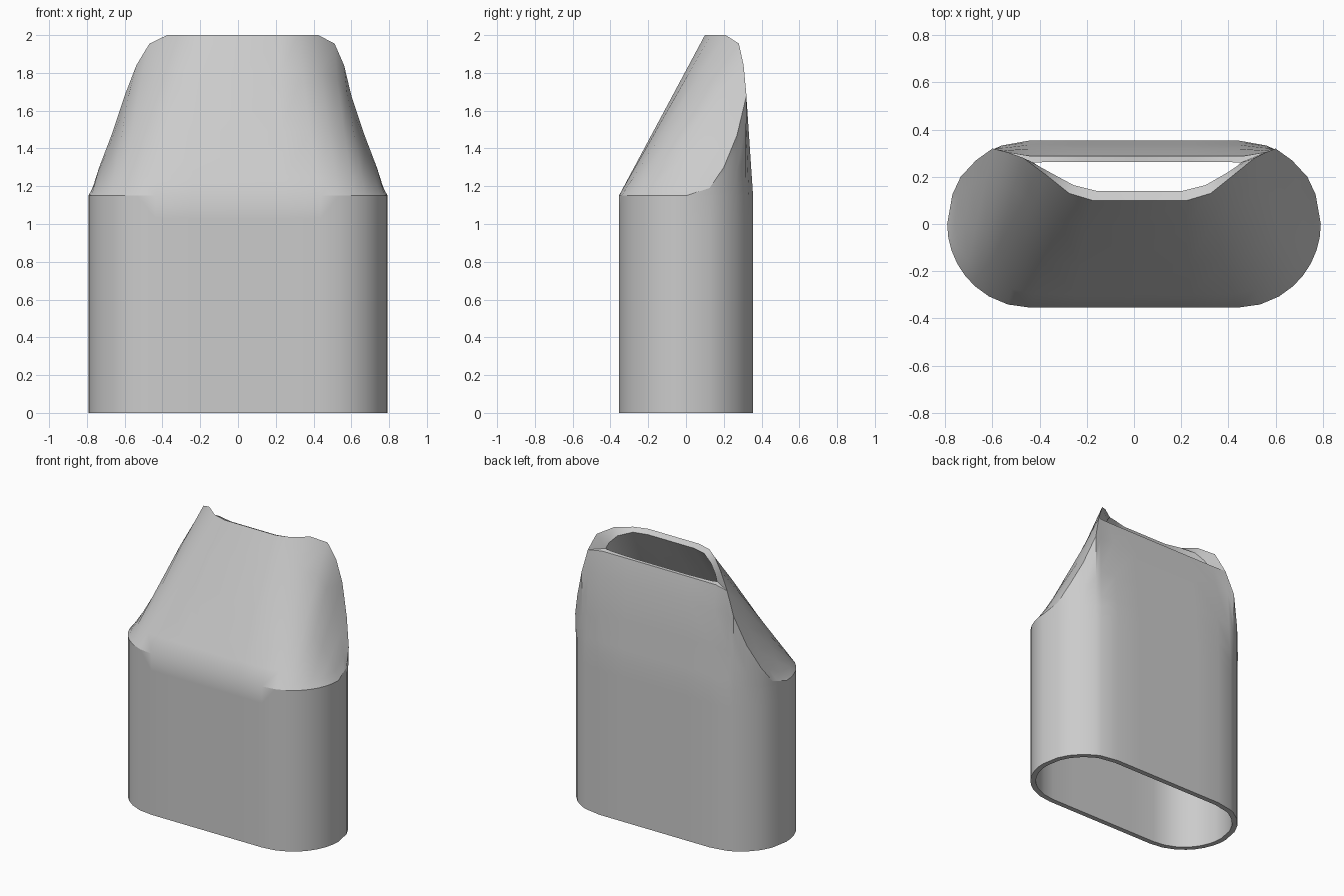
import bpy
import bmesh
from math import atan2, cos, radians, sin

cube = bpy.data.objects.get("Cube")
if cube:
    bpy.data.objects.remove(cube)

CENTRE, RADIUS, WALL = 0.437, 0.355, 0.036
SHOULDER = 1.15

# Half of the top outline: front lip, then down the side crease, then back lip
LIP = [(0, .1, 2), (.2, .1, 2), (.3, .13, 2), (.4, .21, 2), (.49, .28, 1.955), (.55, .305, 1.84)]
CREASE = [(.6, .32, 1.68), (.67, .27, 1.47), (.735, .2, 1.3), (.77, .125, 1.19), (.792, 0, SHOULDER)]
BACK = [(.45, .288, 1.85), (.25, .288, 1.85), (0, .288, 1.85)]
HOLE = [(0, .14, 1.98), (.18, .14, 1.98), (.28, .165, 1.98), (.37, .215, 1.95), (.42, .245, 1.9), (.44, .26, 1.86)]
HOLE_BACK = [(.4, .262, 1.855), (.22, .262, 1.85), (0, .262, 1.85)]


def strip(bm, row_a, row_b):
    """Join two rows of points with quads."""
    a = [bm.verts.new(p) for p in row_a]
    b = [bm.verts.new(p) for p in row_b]
    for i in range(len(a) - 1):
        bm.faces.new((a[i], a[i + 1], b[i + 1], b[i]))


def rise(bm, base, top, bulge):
    """Straight wall up to the shoulder, then a ruled surface up to the top outline."""
    rows = [[(x, y, z) for x, y in base] for z in (0, 1.03, SHOULDER)]
    for t in (.12, .4, .77, 1):
        row = []
        for (x, y), (u, v, w) in zip(base, top):
            swell = .02 * t if bulge and t < 1 and abs(u) < .5 else 0
            row.append((x + (u - x) * t, y + (v - y) * t + swell, SHOULDER + (w - SHOULDER) * t))
        rows.append(row)
    for low, high in zip(rows, rows[1:]):
        strip(bm, low, high)


def skin(bm, radius, lip, crease, back):
    """One side of the sleeve; returns its base outline."""
    def at(cx, angle):
        return (cx + radius * cos(angle), radius * sin(angle))

    flat = [(0, -radius), (.25, -radius)]
    turn = [at(CENTRE, radians(a)) for a in (-90, -74, -60, -48, -38, -28, -18, -9, 0)]
    front = flat + turn
    rise(bm, front, lip + crease, False)
    side_top = (crease[::-1] + [lip[-1]])
    rear = [at(CENTRE, atan2(y, max(x - CENTRE, .1))) for x, y, z in side_top]
    rear += [(CENTRE, radius), (.25, radius), (0, radius)]
    rise(bm, rear, side_top + back, True)
    return front + rear[1:]


bm = bmesh.new()
shrink = (RADIUS - WALL) / RADIUS
inner_crease = [(CENTRE + (x - CENTRE) * shrink, y * shrink, z) for x, y, z in CREASE]
outer_base = skin(bm, RADIUS, LIP, CREASE, BACK)
inner_base = skin(bm, RADIUS - WALL, HOLE, inner_crease, HOLE_BACK)

# Upper rim, and lower rim matched point by point around the outline
strip(bm, LIP + BACK, HOLE + HOLE_BACK)
strip(bm, [(x, y, 0) for x, y in outer_base], [(x, y, 0) for x, y in inner_base])

# Mirror to the other half and weld
bmesh.ops.remove_doubles(bm, verts=bm.verts[:], dist=.0005)
bmesh.ops.mirror(bm, geom=bm.verts[:] + bm.edges[:] + bm.faces[:], axis='X', merge_dist=.0005)
bmesh.ops.remove_doubles(bm, verts=bm.verts[:], dist=.0005)
for v in bm.verts:
    v.co.x += .025 * max(0, (v.co.z - 1.7) / .3)   # the mouth sits slightly off centre
bmesh.ops.recalc_face_normals(bm, faces=bm.faces[:])

mesh = bpy.data.meshes.new("tapered_sleeve")
bm.to_mesh(mesh)
bm.free()
sleeve = bpy.data.objects.new("tapered_sleeve", mesh)
bpy.context.collection.objects.link(sleeve)

# Plain grey finish
grey = bpy.data.materials.new("light_grey")
grey.use_nodes = True
colour = (.6, .6, .6, 1)
grey.diffuse_color = colour
grey.node_tree.nodes["Principled BSDF"].inputs["Base Color"].default_value = colour
mesh.materials.append(grey)

bpy.ops.object.select_all(action='DESELECT')
sleeve.select_set(True)
bpy.context.view_layer.objects.active = sleeve
bpy.ops.object.shade_smooth_by_angle(angle=radians(32))
